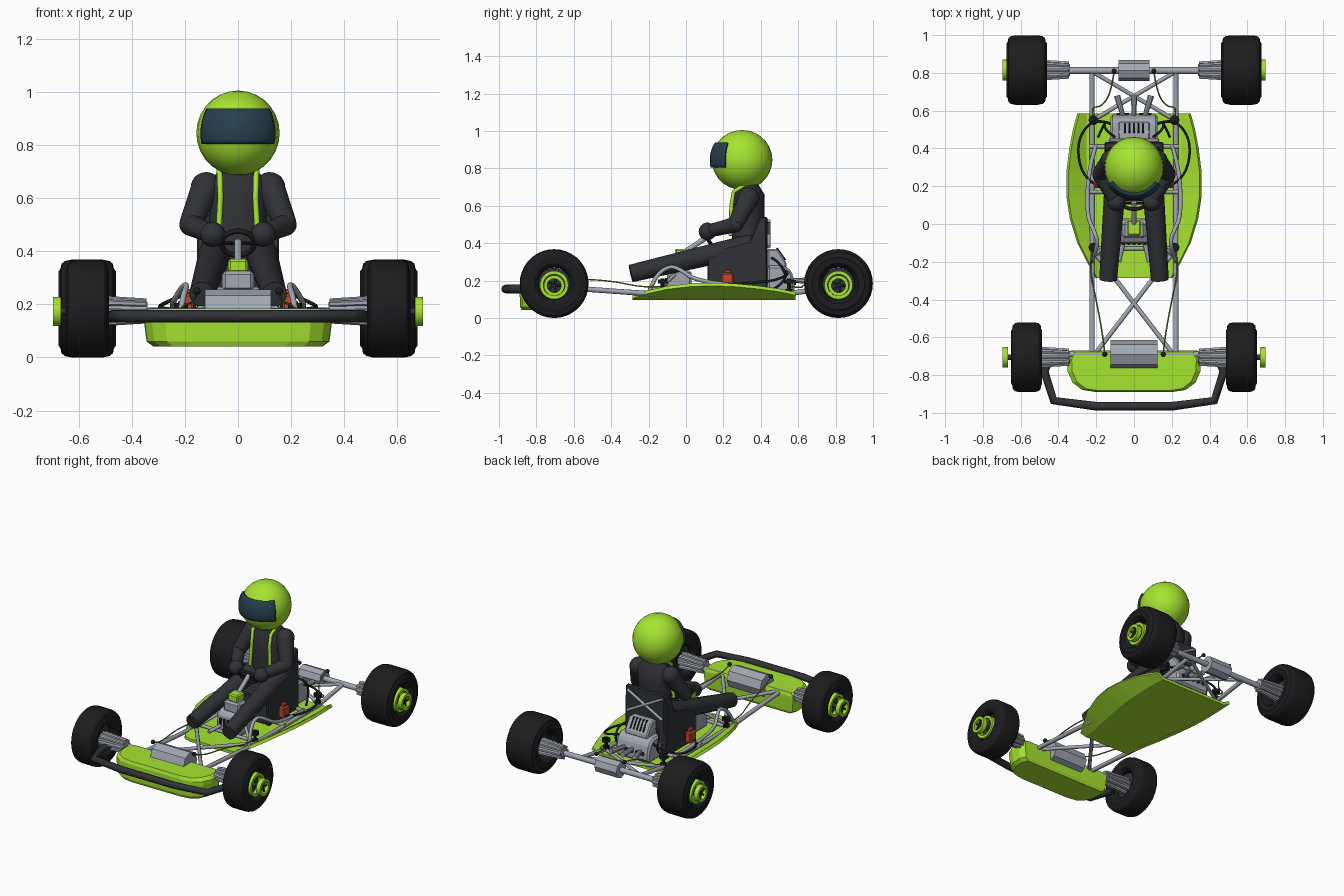
import bpy, bmesh, math
from mathutils import Vector, Matrix

if "Cube" in bpy.data.objects:
    bpy.data.objects.remove(bpy.data.objects["Cube"])

def mat(name, r, g, b):
    m = bpy.data.materials.new(name)
    m.diffuse_color = (r, g, b, 1)
    m.use_nodes = True
    m.node_tree.nodes["Principled BSDF"].inputs["Base Color"].default_value = m.diffuse_color
    return m

LIME = mat("lime", .38, .78, .03)
BLACK = mat("rubber_black", .012, .012, .014)
SUIT = mat("charcoal", .03, .032, .037)
METAL = mat("metal", .36, .39, .44)
RED = mat("red", .55, .06, .03)
GLASS = mat("visor_blue", .02, .05, .075)
WIRE = mat("olive", .2, .3, .03)

def finish(name, bm, m, smooth=0, bevel=0):
    bmesh.ops.recalc_face_normals(bm, faces=bm.faces)
    me = bpy.data.meshes.new(name)
    bm.to_mesh(me)
    bm.free()
    ob = bpy.data.objects.new(name, me)
    bpy.context.collection.objects.link(ob)
    me.materials.append(m)
    if bevel:
        b = ob.modifiers.new("bevel", 'BEVEL')
        b.width, b.segments = bevel, 1
    if smooth:
        bpy.ops.object.select_all(action='DESELECT')
        ob.select_set(True)
        bpy.context.view_layer.objects.active = ob
        bpy.ops.object.shade_smooth_by_angle(angle=math.radians(smooth))
    return ob

def box(name, lo, hi, m, bevel=.006):
    bm = bmesh.new()
    lo, hi = Vector(lo), Vector(hi)
    bmesh.ops.create_cube(bm, size=1, matrix=Matrix.Translation((lo + hi) / 2) @ Matrix.Diagonal((*(hi - lo), 1)))
    return finish(name, bm, m, 0, bevel)

def rod(name, a, b, r0, r1, m, n=12, smooth=35):
    a, b = Vector(a), Vector(b)
    bm = bmesh.new()
    M = Matrix.Translation((a + b) / 2) @ (b - a).to_track_quat('Z', 'Y').to_matrix().to_4x4()
    bmesh.ops.create_cone(bm, cap_ends=True, segments=n, radius1=r0, radius2=r1, depth=(b - a).length, matrix=M)
    return finish(name, bm, m, smooth)

def ball(name, c, s, m):
    bm = bmesh.new()
    bmesh.ops.create_uvsphere(bm, u_segments=24, v_segments=14, radius=1,
                              matrix=Matrix.Translation(c) @ Matrix.Diagonal((*s, 1)))
    return finish(name, bm, m, 40)

def loft(name, rings, m, closed=False, caps=True, wrap=True, smooth=0, bevel=0):
    bm = bmesh.new()
    R = [[bm.verts.new(p) for p in r] for r in rings]
    n = len(R[0])
    for i in range(len(R) if closed else len(R) - 1):
        A, B = R[i], R[(i + 1) % len(R)]
        for j in range(n if wrap else n - 1):
            k = (j + 1) % n
            bm.faces.new((A[j], A[k], B[k], B[j]))
    if caps and not closed:
        bm.faces.new(R[0])
        bm.faces.new(R[-1])
    return finish(name, bm, m, smooth, bevel)

def prism(name, yz, x0, x1, m, bevel=.006):
    return loft(name, [[(x, y, z) for y, z in yz] for x in (x0, x1)], m, bevel=bevel)

def lathe(name, prof, c, m, n=32):
    # closed (radius, x) profile spun round the x axis
    rings = [[(c[0] + x, c[1] + r * math.cos(t), c[2] + r * math.sin(t)) for r, x in prof]
             for t in (2 * math.pi * i / n for i in range(n))]
    return loft(name, rings, m, closed=True, smooth=30)

def tube(name, pts, r, m, spline='POLY', res=2):
    cu = bpy.data.curves.new(name, 'CURVE')
    cu.dimensions = '3D'
    cu.bevel_depth, cu.bevel_resolution, cu.use_fill_caps = r, res, True
    sp = cu.splines.new(spline)
    sp.points.add(len(pts) - 1)
    for p, q in zip(sp.points, pts):
        p.co = (*q, 1)
    if spline == 'NURBS':
        sp.use_endpoint_u, sp.order_u, sp.resolution_u = True, 3, 6
    ob = bpy.data.objects.new(name, cu)
    bpy.context.collection.objects.link(ob)
    cu.materials.append(m)
    bpy.ops.object.select_all(action='DESELECT')
    ob.select_set(True)
    bpy.context.view_layer.objects.active = ob
    bpy.ops.object.convert(target='MESH')
    return ob

# floor pan: flat centre with raised, bowed sides
secs = [(-.285, .2, .16, .115), (-.2, .245, .17, .14), (-.1, .295, .19, .162), (.03, .335, .215, .177), (.15, .353, .235, .18),
        (.27, .353, .25, .175), (.4, .337, .255, .162), (.5, .318, .255, .148), (.585, .295, .25, .13)]
pan = loft("floor_pan", [[(-w, y, z), (-v, y, .105), (v, y, .105), (w, y, z)] for y, w, v, z in secs], LIME, caps=False, wrap=False)
so = pan.modifiers.new("thickness", 'SOLIDIFY')
so.thickness, so.offset = .02, 0

# front fairing
half = [(.335, -.67), (.355, -.71), (.352, -.78), (.325, -.84), (.275, -.878), (.2, -.89)]
plan = half + [(-x, y) for x, y in reversed(half)]
loft("front_fairing", [[(x * s, -.78 + (y + .78) * s, z) for x, y in plan]
                       for s, z in ((.9, .042), (.97, .06), (1, .14), (1, .165), (.93, .185))], LIME)
side = [(.44, -.7), (.475, -.78), (.425, -.935), (.2, -.965)]
tube("front_bumper", [(x, y, .155) for x, y in side + [(-x, y) for x, y in reversed(side)]], .023, SUIT)

# axles
for y, r, w, z, rt in ((.812, .055, .082, .17, .018), (-.69, .075, .125, .18, .016)):
    rod("axle_tube", (-.5, y, .17), (.5, y, .17), rt, rt, METAL)
    rod("axle_housing", (-w, y, z), (w, y, z), r, r, METAL, 8, 0)

for s in (-1, 1):
    # wheels, hub caps and finned stub axles
    for y, w in ((-.705, .082), (.815, .108)):
        c = (s * .568, y, .184)
        t = [(.085, .6), (.095, .85), (.108, .97), (.14, 1), (.15, .93), (.168, .9), (.179, .78), (.184, .55)]
        lathe("tyre", [(r, x * w) for r, x in t] + [(r, -x * w) for r, x in reversed(t)], c, BLACK, 36)
        rod("wheel_disc", (s * .53, y, .18), (s * .605, y, .18), .088, .088, SUIT, 28)
        lathe("rim_ring", [(.058, .03), (.076, .03), (.076, w * .9), (.058, w * .9)],
              (c[0] if s > 0 else c[0] - w * .9 - .03, y, .176), LIME)
        x = s * .682
        lathe("hub_cap", [(.037, -.015), (.055, -.015), (.055, .015), (.037, .015)], (x, y, .173), LIME)
        rod("hub_axle", (s * .59, y, .173), (s * .685, y, .173), .014, .014, SUIT)
        for k in range(5):
            a = k * math.tau / 5
            rod("hub_spoke", (x, y, .173), (x, y + .042 * math.cos(a), .173 + .042 * math.sin(a)), .006, .006, SUIT, 6)
        rod("stub_axle", (s * .34, y, .175), (s * .53, y, .175), .034, .04, METAL, 10)
        for k in range(8):
            a = k * math.tau / 8
            d = Vector((0, math.cos(a), math.sin(a)))
            p = Vector((0, y, .175))
            rod("stub_fin", p + d * .036 + Vector((s * .345, 0, 0)), p + d * .046 + Vector((s * .52, 0, 0)), .011, .012, METAL, 6, 0)

    # frame tubes
    tube("side_rail", [(s * .222, -.69, .165), (s * .222, -.2, .13), (s * .222, .55, .13), (s * .222, .812, .17)], .014, METAL)
    tube("front_cross_brace", [(s * .2, -.68, .165), (-s * .2, -.16, .13)], .012, METAL)
    tube("rear_cross_brace", [(s * .21, .8, .17), (-s * .2, .56, .13)], .011, METAL)
    tube("side_hoop", [(s * .2, .42, .14), (s * .24, .3, .17), (s * .25, .05, .2), (s * .215, -.03, .26),
                       (s * .19, -.09, .28), (s * .21, -.17, .22), (s * .222, -.2, .13)], .011, METAL, 'NURBS')
    tube("column_strut", [(s * .2, -.16, .14), (s * .06, -.04, .25)], .01, METAL)
    tube("pedal_arm", [(s * .05, -.07, .17), (s * .08, -.2, .15)], .012, METAL)

    # posts, cables and hoses
    for y in (-.125, .55):
        rod("post_stem", (s * .215, y, .12), (s * .215, y, .21), .011, .011, BLACK, 10)
        rod("post_cap", (s * .215, y, .185), (s * .215, y, .205), .026, .026, BLACK, 12)
        rod("post_foot", (s * .215, y, .135), (s * .215, y, .155), .02, .02, BLACK, 12)
    tube("front_cable", [(s * .155, -.69, .25), (s * .16, -.62, .21), (s * .2, -.4, .2), (s * .24, -.22, .16),
                         (s * .215, -.125, .17)], .004, WIRE, 'NURBS', 1)
    tube("rear_cable", [(s * .105, .81, .23), (s * .12, .7, .22), (s * .17, .62, .17), (s * .23, .62, .16),
                        (s * .215, .55, .17)], .004, WIRE, 'NURBS', 1)
    ball("front_cable_end", (s * .155, -.69, .25), (.014,) * 3, BLACK)
    ball("rear_cable_end", (s * .105, .81, .228), (.013,) * 3, BLACK)
    tube("engine_hose", [(s * .12, .53, .25), (s * .2, .56, .24), (s * .285, .48, .2), (s * .3, .36, .19),
                         (s * .26, .24, .18), (s * .19, .2, .18)], .007, BLACK, 'NURBS')
    tube("engine_breather", [(s * .1, .46, .32), (s * .16, .5, .3), (s * .15, .55, .2), (s * .19, .46, .15)], .007, BLACK, 'NURBS')
    box("red_canister", (s * .19 - .022, .19, .165), (s * .19 + .022, .255, .24), RED, .008)
    box("canister_cap", (s * .19 - .014, .205, .24), (s * .19 + .014, .24, .258), RED, .003)

    # seat sides and brace
    prism("seat_side", [(.115, .13), (.115, .31), (.165, .365), (.34, .41), (.395, .54), (.43, .54), (.435, .13)],
          s * .155, s * .13, SUIT)
    tube("seat_back_brace", [(s * .13, .443, .38), (-s * .13, .443, .52)], .009, METAL)

    # driver's limbs and straps
    sh, el, ha = (s * .12, .335, .64), (s * .18, .265, .5), (s * .095, .115, .463)
    for n, p, r in (("shoulder", sh, .058), ("elbow", el, .041), ("glove", ha, .047)):
        ball(n, p, (r, r, r), SUIT)
    rod("upper_arm", sh, el, .056, .042, SUIT, 16)
    rod("forearm", el, ha, .042, .034, SUIT, 16)
    rod("leg", (s * .09, .33, .385), (s * .137, -.295, .238), .06, .047, SUIT, 16)
    ball("hip", (s * .09, .33, .385), (.06,) * 3, SUIT)
    tube("chest_strap", [(s * .07, .31, .71), (s * .068, .255, .675), (s * .066, .243, .6), (s * .075, .238, .44)], .011, LIME)

for y in (.41, .17, -.13):
    rod("floor_crossbar", (-.235, y, .14), (.235, y, .14), .011, .011, METAL)

# seat shell
box("seat_back", (-.14, .4, .13), (.14, .435, .54), SUIT)
box("seat_cushion", (-.14, .12, .13), (.14, .42, .31), SUIT)

# engine
prism("engine_block", [(.435, .13), (.435, .28), (.53, .28), (.565, .25), (.58, .19), (.58, .13)], -.125, .125, METAL, .012)
prism("engine_head", [(.435, .27), (.435, .37), (.49, .37), (.535, .3), (.54, .27)], -.085, .085, METAL, .008)
for k in range(-2, 3):
    rod("head_slot", (k * .024, .485, .373), (k * .024, .53, .309), .006, .006, BLACK, 6)
    rod("engine_bolt", (k * .04, .575, .19), (k * .04, .588, .19), .013, .013, SUIT, 8, 0)
for k in (-1, 0, 1):
    rod("exhaust_pipe", (k * .055, .56, .2), (k * .09, .68, .2), .012, .018, METAL, 10)

# steering pedestal, column and wheel
prism("pedestal_base", [(-.11, .12), (-.1, .24), (-.05, .27), (.03, .25), (.03, .12)], -.09, .09, METAL, .01)
box("pedestal_top", (-.06, -.075, .25), (.06, .01, .325), METAL, .012)
box("pedestal_cover", (-.037, -.06, .32), (.037, .02, .37), LIME, .008)
for k in range(-2, 3):
    box("pedestal_slot", (k * .028 - .007, -.112, .16), (k * .028 + .007, -.1, .215), BLACK, 0)
rod("steering_column", (0, -.04, .33), (0, .115, .435), .014, .014, METAL)
M = Matrix.Translation((0, .11, .43)) @ Vector((0, .83, .56)).to_track_quat('Z', 'Y').to_matrix().to_4x4()
ring = [M @ Vector((.062 * math.cos(k * math.tau / 24), .055 * math.sin(k * math.tau / 24), 0)) for k in range(25)]
tube("steering_wheel", ring, .01, BLACK)
rod("steering_spoke", ring[0], ring[12], .007, .007, BLACK, 8)

# driver's torso, helmet and visor
torso = [(.38, .12, .09, .335), (.45, .105, .085, .33), (.58, .112, .085, .335), (.66, .115, .08, .34), (.7, .075, .055, .34), (.73, .06, .05, .33)]
loft("torso", [[(a * math.cos(t), yc + b * math.sin(t), z) for t in (k * math.tau / 20 for k in range(20))]
               for z, a, b, yc in torso], SUIT, smooth=40)
ball("helmet", (0, .3, .845), (.157, .162, .16), LIME)
visor = []
for k in range(9):
    la = math.radians(-14 + 47 * k / 8)
    visor.append([(.163 * math.cos(la) * math.sin(a), .3 - .167 * math.cos(la) * math.cos(a), .845 + .165 * math.sin(la))
                  for a in (math.radians(-57 + 114 * j / 16) for j in range(17))])
v = loft("visor", visor, GLASS, caps=False, wrap=False, smooth=40)
so = v.modifiers.new("thickness", 'SOLIDIFY')
so.thickness, so.offset = .012, 0
